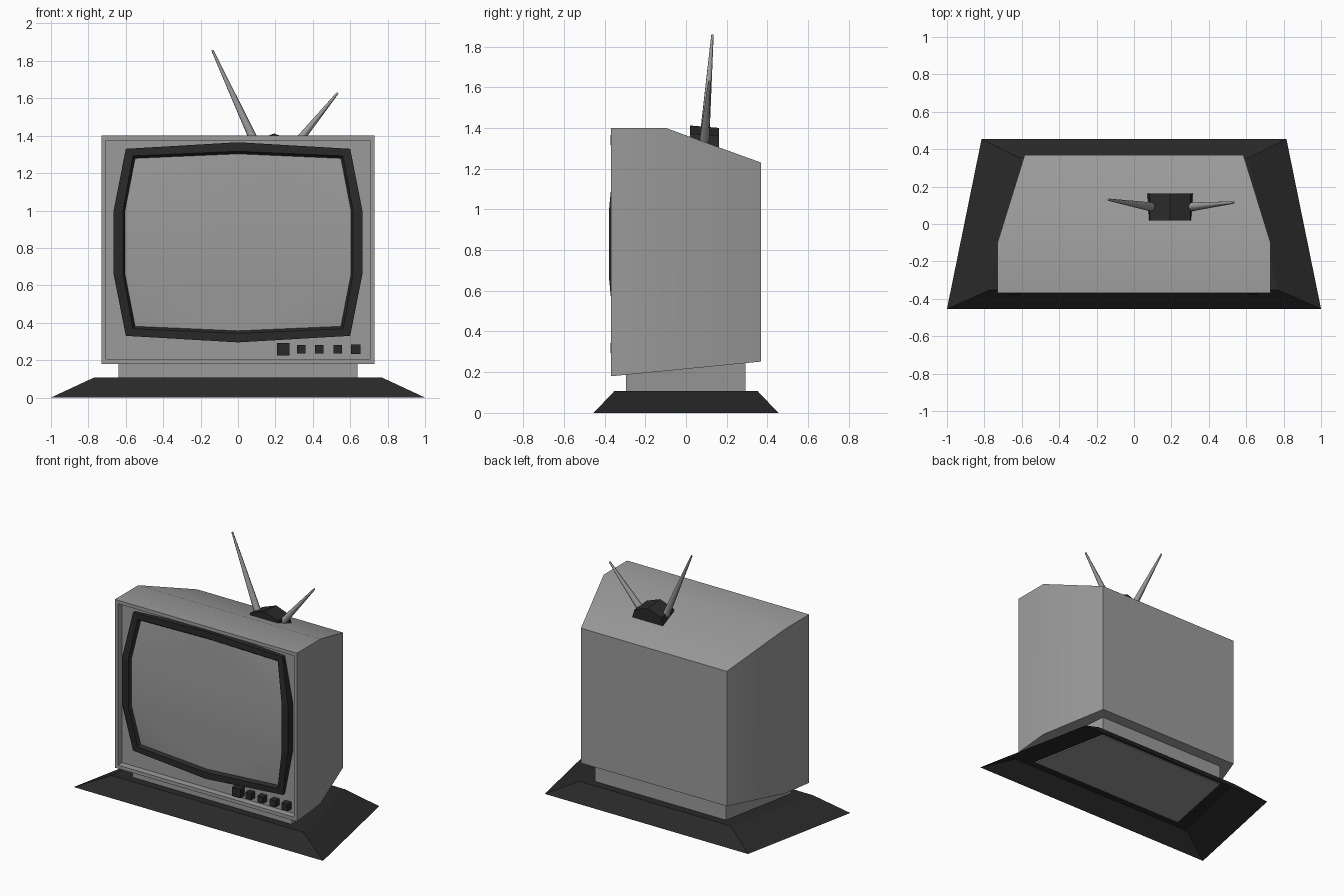
import bpy, bmesh, math
from mathutils import Vector

if "Cube" in bpy.data.objects:
    bpy.data.objects.remove(bpy.data.objects["Cube"], do_unlink=True)


def material(name, value):
    m = bpy.data.materials.new(name)
    m.use_nodes = True
    m.diffuse_color = (value, value, value, 1)
    m.node_tree.nodes["Principled BSDF"].inputs["Base Color"].default_value = m.diffuse_color
    return m


GREY = material("casing grey", 0.33)
DARK = material("dark plastic", 0.022)


def finish(name, bm, mat, smooth=None):
    mesh = bpy.data.meshes.new(name)
    bm.to_mesh(mesh)
    bm.free()
    mesh.materials.append(mat)
    ob = bpy.data.objects.new(name, mesh)
    bpy.context.collection.objects.link(ob)
    if smooth:
        bpy.ops.object.select_all(action='DESELECT')
        bpy.context.view_layer.objects.active = ob
        ob.select_set(True)
        bpy.ops.object.shade_smooth_by_angle(angle=math.radians(smooth))
    return ob


def loft(name, rings, mat, cyclic=False, open_start=False, smooth=None):
    """Skin a series of rings; cap the ends, or join them when cyclic."""
    bm = bmesh.new()
    loops = [[bm.verts.new(p) for p in ring] for ring in rings]
    pairs = list(zip(loops, loops[1:]))
    if cyclic:
        pairs.append((loops[-1], loops[0]))
    else:
        bm.faces.new(loops[0])
        bm.faces.new(loops[-1])
    for a, b in pairs:
        n = len(a)
        for i in range(n):
            j = (i + 1) % n
            bm.faces.new((a[i], a[j], b[j], b[i]))
    bmesh.ops.recalc_face_normals(bm, faces=bm.faces)
    if open_start:
        bm.faces.ensure_lookup_table()
        bmesh.ops.delete(bm, geom=[bm.faces[0]], context='FACES_ONLY')
    return finish(name, bm, mat, smooth)


def upright(hw, y, z0, z1):
    return [(-hw, y, z0), (hw, y, z0), (hw, y, z1), (-hw, y, z1)]


# Sloped base plinth, wider at the front and hollow underneath
def trapezoid(front, back, depth, z):
    return [(-front, -depth, z), (front, -depth, z), (back, depth, z), (-back, depth, z)]


loft("base", [trapezoid(1.0, 0.815, 0.454, 0), trapezoid(0.77, 0.61, 0.352, 0.107)],
     DARK, open_start=True)

# Neck between base and cabinet
loft("neck", [upright(0.64, -0.295, 0.1, 0.2), upright(0.525, 0.293, 0.1, 0.26)], GREY)

# Cabinet with a recessed front panel and tapered back
loft("cabinet", [upright(0.705, -0.32, 0.205, 1.375),
                 upright(0.705, -0.368, 0.205, 1.375),
                 upright(0.73, -0.368, 0.18, 1.4),
                 upright(0.73, -0.1, 0.206, 1.4),
                 upright(0.585, 0.368, 0.252, 1.23)], GREY, smooth=30)


# Curved screen outline: top middle, corner and side points, mirrored all round
def outline(shape, y_top, y_corner, y_side):
    top, corner, side = shape
    quarter = [(0, y_top, top), (corner[0], y_corner, corner[1]), (side, y_side, 0.17)]
    half = quarter + [(x, y, -z) for x, y, z in reversed(quarter)]
    full = half + [(-x, y, z) for x, y, z in reversed(half[1:-1])]
    return [(x, y, z + 0.83) for x, y, z in full]


OUTER = (0.535, (0.6, 0.5), 0.665)
INNER = (0.487, (0.562, 0.462), 0.615)
GLASS = (0.473, (0.55, 0.449), 0.604)

back = (-0.31, -0.31, -0.31)
glass_edge = outline(GLASS, -0.35, -0.328, -0.357)
loft("screen_bezel", [outline(OUTER, *back), outline(OUTER, -0.371, -0.346, -0.378),
                      outline(INNER, -0.371, -0.348, -0.378), glass_edge,
                      outline(GLASS, *back)], DARK, cyclic=True)

# Glass: flat middle band with the top and bottom curving back
bm = bmesh.new()
v = [bm.verts.new(p) for p in glass_edge]
for face in [(9, 8, 0), (8, 2, 0), (2, 1, 0), (8, 7, 3, 2), (7, 6, 5), (7, 5, 3), (5, 4, 3)]:
    bm.faces.new([v[i] for i in face])
finish("screen_glass", bm, GREY, smooth=30)

# Row of control buttons
for i, (x, r) in enumerate([(0.242, 0.033), (0.338, 0.023), (0.435, 0.023),
                            (0.533, 0.023), (0.63, 0.025)]):
    button = loft(f"button_{i + 1}", [upright(r, -0.315, 0.258 - r, 0.258 + r),
                                      upright(r, -0.366, 0.258 - r, 0.258 + r)], DARK)
    button.location.x = x


# Gabled antenna mount on the sloping roof
def mount_ring(y, drop):
    half = [(0, 1.412), (0.108, 1.372), (0.128, 1.29)]
    pts = half + [(-x, z) for x, z in reversed(half[1:])]
    return [(x + 0.193, y, z - drop) for x, z in pts]


loft("antenna_mount", [mount_ring(0.02, 0), mount_ring(0.163, 0.012)], DARK)


# Tapered antenna rods
def rod(name, start, end):
    start, end = Vector(start), Vector(end)
    turn = (end - start).to_track_quat('Z', 'Y')

    def ring(c, r):
        return [c + turn @ Vector((r * math.cos(i * math.pi / 4),
                                   r * math.sin(i * math.pi / 4), 0)) for i in range(8)]
    loft(name, [ring(start, 0.025), ring(end, 0.006)], GREY, smooth=50)


rod("antenna_right", (0.102, 0.09, 1.34), (-0.137, 0.13, 1.857))
rod("antenna_left", (0.29, 0.09, 1.33), (0.533, 0.115, 1.629))
